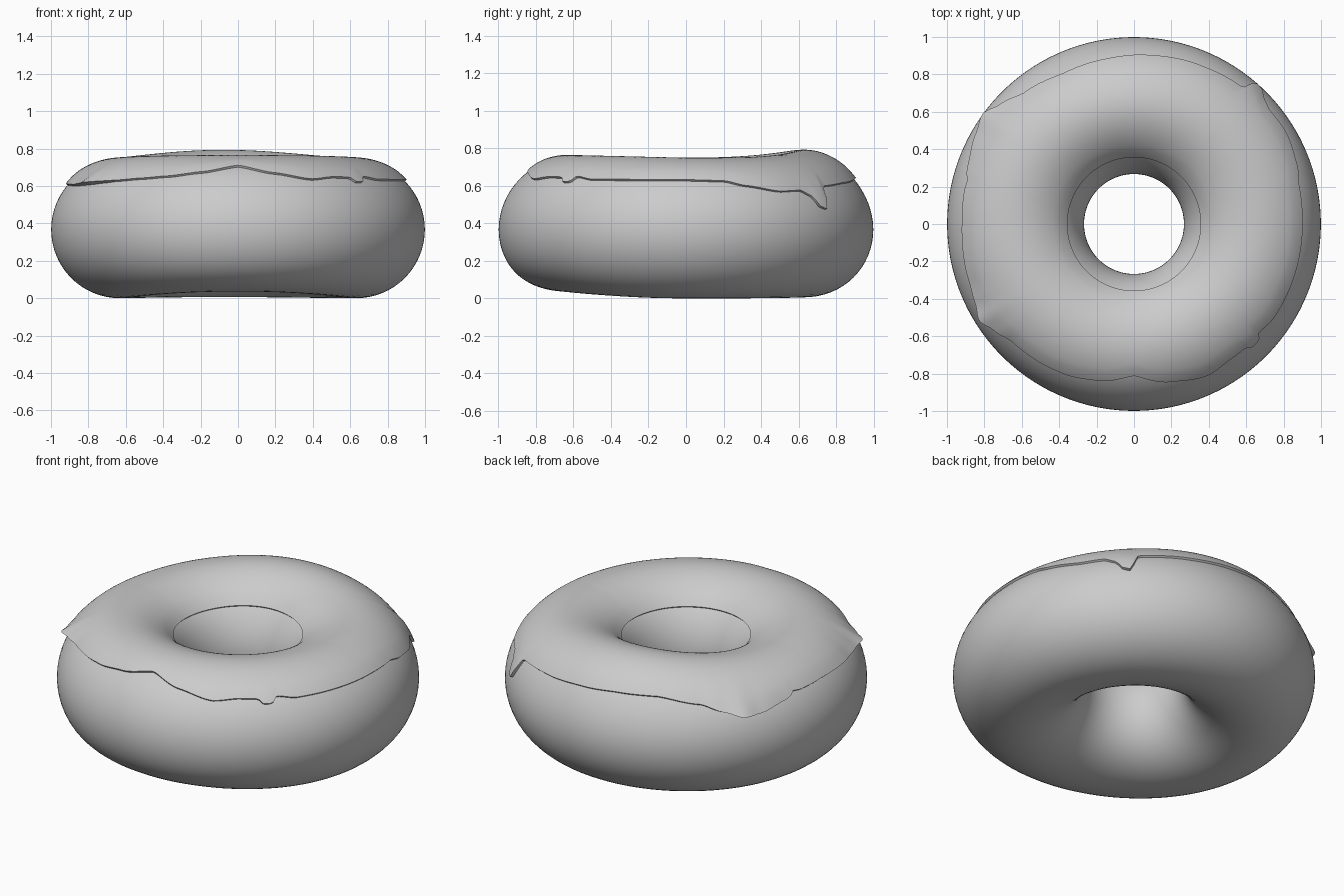
import bpy, math

if "Cube" in bpy.data.objects:
    bpy.data.objects.remove(bpy.data.objects["Cube"])

R, RX, RZ, ZC = 0.633, 0.366, 0.367, 0.367   # ring radius, tube half width, half height, centre height
N = 288

# Outer icing edge: (degrees, height, outward flare)
EDGE = [(0, .625, 0), (13, .62, 0), (20, .595, 0), (32, .565, 0), (40, .57, 0),
        (44, .54, 0), (46.5, .485, .004), (49, .473, .006), (50, .52, .006), (51.5, .59, 0),
        (68, .605, 0), (87, .62, 0), (100, .63, 0), (115, .635, 0), (130, .61, 0),
        (138, .575, .015), (144, .55, .042), (150, .55, .015), (160, .575, 0),
        (163, .585, 0), (165, .605, 0), (168, .60, 0), (180, .605, 0), (200, .60, .01),
        (207, .605, .03), (212, .61, .062), (217, .615, .03), (224, .62, 0),
        (235, .63, 0), (245, .64, 0), (257, .66, 0), (270, .69, 0), (283, .655, 0),
        (296, .625, 0), (305, .637, 0), (312, .635, 0), (314, .612, 0), (317, .612, 0),
        (319, .64, 0), (326, .625, 0), (345, .625, 0), (360, .625, 0)]


def edge_at(deg):
    for (a, za, fa), (b, zb, fb) in zip(EDGE, EDGE[1:]):
        if a <= deg <= b:
            t = (deg - a) / (b - a)
            t = 0.5 * t + 0.5 * t * t * (3 - 2 * t)
            return za + (zb - za) * t, fa + (fb - fa) * t


def ring_point(a, p, thick=0.0, flare=0.0):
    """Point on the ring: a around the hole, p around the tube."""
    s = math.sin(a)
    r = R + (RX + thick) * math.cos(p) + flare
    z = ZC + (RZ + thick) * math.sin(p)
    up = max(math.sin(p), 0) ** 3
    down = max(-math.sin(p), 0) ** 3
    back = max(math.cos(a - math.radians(97)), 0) ** 3
    front = max(-s, 0)
    z += up * (0.043 * back + 0.015 * front) + down * (0.036 * front ** 2 + 0.006 * back)
    return r * math.cos(a), r * s, z


def make(name, verts, faces, mat, angle):
    me = bpy.data.meshes.new(name)
    me.from_pydata(verts, [], faces)
    me.update()
    me.shade_smooth()
    me.set_sharp_from_angle(angle=math.radians(angle))
    me.materials.append(mat)
    ob = bpy.data.objects.new(name, me)
    bpy.context.collection.objects.link(ob)
    return ob


def grid_faces(m, closed):
    faces = []
    for i in range(N):
        k = (i + 1) % N
        for j in range(m if closed else m - 1):
            l = (j + 1) % m
            faces.append((i * m + j, k * m + j, k * m + l, i * m + l))
    return faces


grey = bpy.data.materials.new("plain grey")
grey.diffuse_color = (0.6, 0.6, 0.6, 1)
grey.use_nodes = True
grey.node_tree.nodes["Principled BSDF"].inputs["Base Color"].default_value = grey.diffuse_color

# Dough ring
M = 64
verts = [ring_point(2 * math.pi * i / N, 2 * math.pi * j / M) for i in range(N) for j in range(M)]
make("dough", verts, grid_faces(M, True), grey, 180)

# Icing shell: outer edge to inner edge, with thin rims dropping onto the dough
K = 40
verts = []
for i in range(N):
    a = 2 * math.pi * i / N
    z, flare = edge_at(360 * i / N)
    p0 = math.asin((z - ZC) / RZ)
    p1 = math.radians(137)
    verts.append(ring_point(a, p0, -0.01))
    for j in range(K):
        t = j / (K - 1)
        lift = 0.016 * (0.75 + 0.25 * min(1, 8 * t, 8 * (1 - t)))
        verts.append(ring_point(a, p0 + (p1 - p0) * t, lift, flare * (1 - t) ** 7))
    verts.append(ring_point(a, p1, -0.01))
make("icing", verts, grid_faces(K + 2, False), grey, 40)
